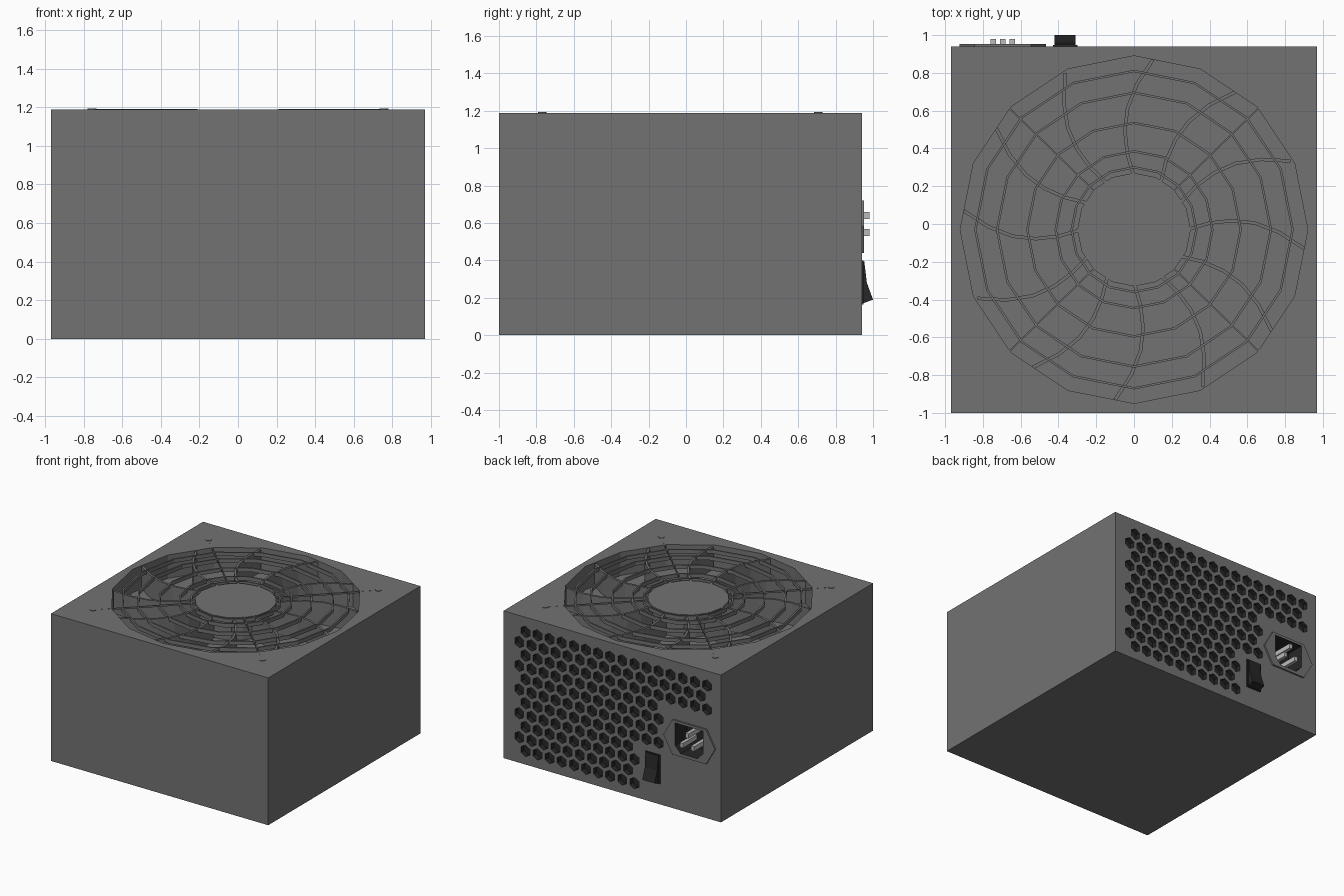
import bpy, bmesh, math
from mathutils import Vector

if "Cube" in bpy.data.objects:
    bpy.data.objects.remove(bpy.data.objects["Cube"])


def material(name, v):
    m = bpy.data.materials.new(name)
    m.diffuse_color = (v, v, v, 1)
    m.use_nodes = True
    m.node_tree.nodes["Principled BSDF"].inputs["Base Color"].default_value = m.diffuse_color
    return m


CASE = material("case_grey", 0.17)
BLACK = material("black", 0.02)
METAL = material("metal", 0.5)
FC = Vector((0, -0.03))          # fan centre
TOP = 1.188                      # case height
FLOOR = 1.0                      # bottom of fan recess


def finish(name, bm, mat):
    bmesh.ops.recalc_face_normals(bm, faces=bm.faces)
    me = bpy.data.meshes.new(name)
    bm.to_mesh(me)
    bm.free()
    me.materials.append(mat)
    ob = bpy.data.objects.new(name, me)
    bpy.context.collection.objects.link(ob)
    return ob


def prisms(name, polys, axis, a, b, mat=CASE):
    """Extrude each 2D outline from a to b along the axis."""
    place = {'x': lambda p, w: (w, p[0], p[1]),
             'y': lambda p, w: (p[0], w, p[1]),
             'z': lambda p, w: (p[0], p[1], w)}[axis]
    bm = bmesh.new()
    for poly in polys:
        lo = [bm.verts.new(place(p, a)) for p in poly]
        hi = [bm.verts.new(place(p, b)) for p in poly]
        bm.faces.new(lo)
        bm.faces.new(hi)
        n = len(poly)
        for i in range(n):
            j = (i + 1) % n
            bm.faces.new((lo[i], lo[j], hi[j], hi[i]))
    return finish(name, bm, mat)


def ngon(c, r, n, start=0.0):
    return [(c[0] + r * math.cos(start + math.tau * i / n),
             c[1] + r * math.sin(start + math.tau * i / n)) for i in range(n)]


def rect(x0, x1, z0, z1):
    return [(x0, z0), (x1, z0), (x1, z1), (x0, z1)]


def thicken(path, w):
    """Outline of an open 2D path with width w."""
    pts = [Vector(p) for p in path]
    left, right = [], []
    for i, p in enumerate(pts):
        d = (pts[min(i + 1, len(pts) - 1)] - pts[max(i - 1, 0)]).normalized()
        nrm = Vector((-d.y, d.x)) * w / 2
        left.append(p + nrm)
        right.append(p - nrm)
    return left + right[::-1]


def cut(ob, cutter):
    m = ob.modifiers.new("cut", 'BOOLEAN')
    m.operation = 'DIFFERENCE'
    m.solver = 'EXACT'
    m.material_mode = 'TRANSFER'
    m.object = cutter
    bpy.context.view_layer.objects.active = ob
    bpy.ops.object.modifier_apply(modifier=m.name)


# case and socket plate
case = prisms("case", [rect(-0.97, 0.97, -1.0, 0.94)], 'z', 0, TOP)
SX, SZ = -0.695, 0.58
plate = prisms("socket_plate", [[(SX - 0.23, SZ), (SX - 0.15, SZ - 0.14), (SX + 0.15, SZ - 0.14),
                                 (SX + 0.23, SZ), (SX + 0.15, SZ + 0.14), (SX - 0.15, SZ + 0.14)]],
               'y', 0.93, 0.953)

# cutters: fan recess, honeycomb vents, socket opening
fan_cut = prisms("fan_cutter", [ngon(FC, 0.92, 16)], 'z', FLOOR, TOP + 0.1)
hexes = []
for row in range(11):
    z = 1.07 - 0.096 * row
    for col in range(16):
        x = (0.83 if row % 2 else 0.775) - 0.108 * col
        by_socket = x < -0.44 and z < 0.81
        by_switch = x < -0.24 and z < 0.46
        if x > -0.88 and not by_socket and not by_switch:
            hexes.append(ngon((x, z), 0.046, 6, math.pi / 6))
vent_cut = prisms("vent_cutter", hexes, 'y', 0.9, 1.0, BLACK)
sock_cut = prisms("socket_cutter", [[(SX - 0.125, SZ + 0.12), (SX - 0.125, SZ - 0.06),
                                     (SX - 0.075, SZ - 0.115), (SX + 0.075, SZ - 0.115),
                                     (SX + 0.125, SZ - 0.06), (SX + 0.125, SZ + 0.12)]],
                  'y', 0.8, 1.1, BLACK)
for c in (fan_cut, vent_cut, sock_cut):
    cut(case, c)
cut(plate, sock_cut)
for c in (fan_cut, vent_cut, sock_cut):
    bpy.data.objects.remove(c)

# socket prongs
for i, (dx, z) in enumerate([(-0.05, 0.55), (0, 0.64), (0.05, 0.55)]):
    x = SX + dx
    prisms(f"socket_prong_{i + 1}", [rect(x - 0.014, x + 0.014, z - 0.019, z + 0.019)],
           'y', 0.79, 0.98, METAL)

# rocker switch
prisms("switch_frame", [rect(-0.43, -0.30, 0.165, 0.40)], 'y', 0.93, 0.948, BLACK)
prisms("switch_rocker", [[(0.935, 0.395), (0.953, 0.395), (0.967, 0.28),
                          (1.0, 0.19), (0.945, 0.17)]], 'x', -0.42, -0.31, BLACK)

# fan hub and curved blades
prisms("fan_hub", [ngon(FC, 0.30, 16)], 'z', FLOOR - 0.01, TOP - 0.006)
curve = [(0, 0.28), (-0.035, 0.40), (-0.048, 0.52), (-0.035, 0.64), (0.015, 0.77), (0.1, 0.90)]
blades = []
for k in range(12):
    a = k * math.tau / 12
    ca, sa = math.cos(a), math.sin(a)
    blades.append(thicken([(FC.x + x * ca - y * sa, FC.y + x * sa + y * ca) for x, y in curve], 0.018))
prisms("fan_blades", blades, 'z', FLOOR - 0.01, TOP - 0.008)

# grille rings
bm = bmesh.new()
for r in (0.33, 0.415, 0.565, 0.725, 0.84):
    loops = []
    for rr, z in ((r - 0.006, TOP - 0.03), (r + 0.006, TOP - 0.03),
                  (r + 0.006, TOP), (r - 0.006, TOP)):
        loops.append([bm.verts.new((x, y, z)) for x, y in ngon(FC, rr, 16)])
    for i in range(4):
        p, q = loops[i], loops[(i + 1) % 4]
        for j in range(16):
            k = (j + 1) % 16
            bm.faces.new((p[j], p[k], q[k], q[j]))
finish("grille_rings", bm, CASE)

# grille arms and corner screws
corners = [(FC.x + sx * 0.757, FC.y + sy * 0.738) for sx in (-1, 1) for sy in (-1, 1)]
prisms("grille_arms", [thicken([FC + (Vector(c) - FC) * 0.28, c], 0.008) for c in corners],
       'z', TOP - 0.012, TOP + 0.001)
prisms("corner_screws", [ngon(c, 0.024, 10) for c in corners], 'z', TOP - 0.02, TOP + 0.004)
